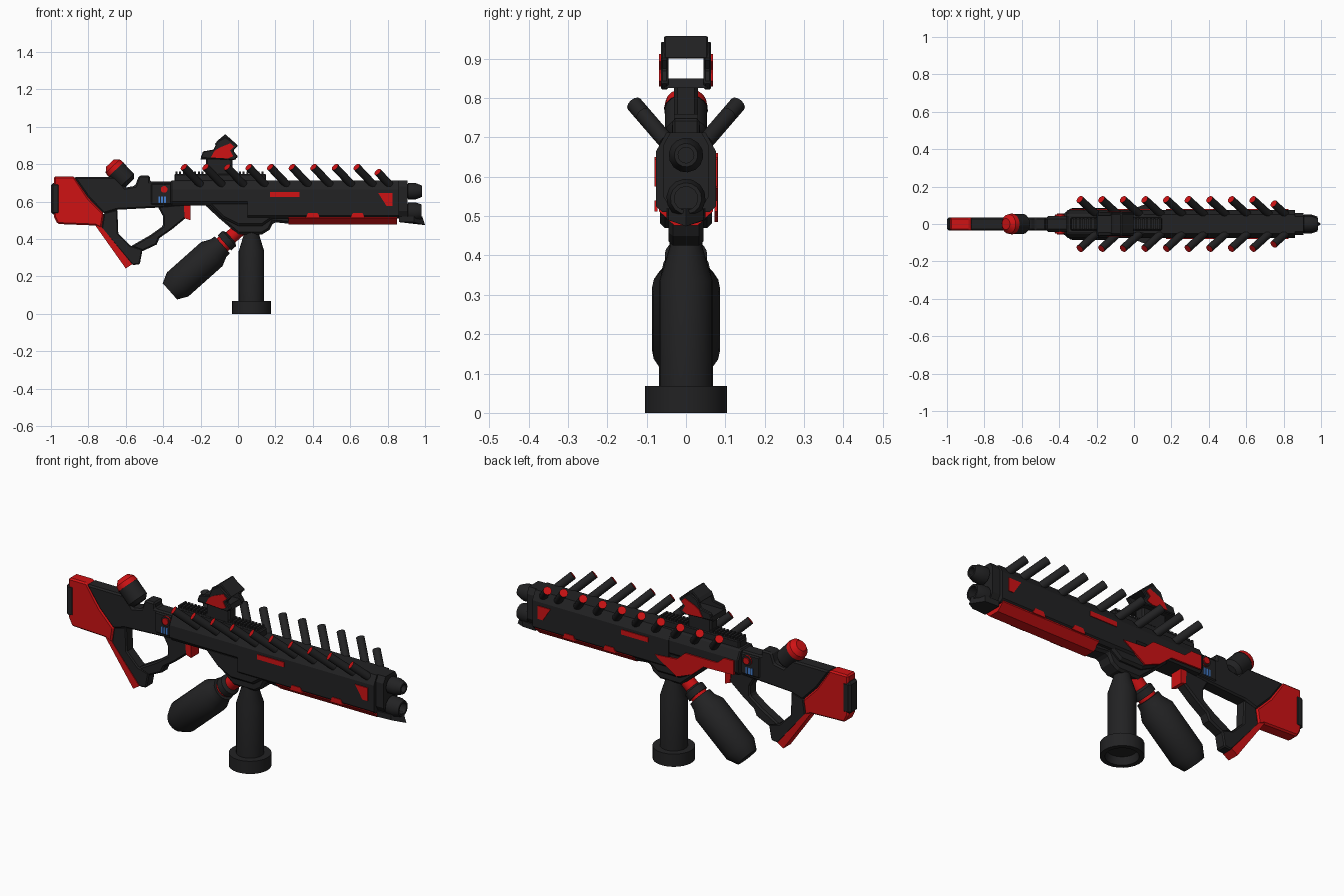
import bpy, bmesh, math
from mathutils import Vector

if "Cube" in bpy.data.objects:
    bpy.data.objects.remove(bpy.data.objects["Cube"])


def material(name, rgb):
    m = bpy.data.materials.new(name)
    m.diffuse_color = (*rgb, 1)
    m.use_nodes = True
    m.node_tree.nodes["Principled BSDF"].inputs["Base Color"].default_value = m.diffuse_color
    return m


MATS = [material("charcoal", (0.016, 0.016, 0.017)),
        material("red", (0.62, 0.006, 0.007)),
        material("blue", (0.06, 0.22, 0.65))]
DARK, RED, BLUE = 0, 1, 2


def finish(name, bm, bevel=0.0, smooth=False):
    bmesh.ops.remove_doubles(bm, verts=bm.verts, dist=1e-5)
    bmesh.ops.recalc_face_normals(bm, faces=bm.faces)
    me = bpy.data.meshes.new(name)
    bm.to_mesh(me)
    bm.free()
    for m in MATS:
        me.materials.append(m)
    ob = bpy.data.objects.new(name, me)
    bpy.context.collection.objects.link(ob)
    if bevel:
        b = ob.modifiers.new("chamfer", "BEVEL")
        b.width, b.segments, b.limit_method = bevel, 1, "ANGLE"
        b.angle_limit = math.radians(50)
    if smooth:
        bpy.ops.object.select_all(action="DESELECT")
        ob.select_set(True)
        bpy.context.view_layer.objects.active = ob
        bpy.ops.object.shade_smooth_by_angle(angle=math.radians(32))
    return ob


def prism(name, pts, a, b, mat=DARK, axis="y", bevel=0.0):
    """Extrude an xz outline along y, or a yz outline along x, from a to b."""
    bm = bmesh.new()
    co = (lambda p, t: (p[0], t, p[1])) if axis == "y" else (lambda p, t: (t, p[0], p[1]))
    lo = [bm.verts.new(co(p, a)) for p in pts]
    hi = [bm.verts.new(co(p, b)) for p in pts]
    n = len(pts)
    bm.faces.new(lo)
    bm.faces.new(hi)
    for i in range(n):
        bm.faces.new((lo[i], lo[(i + 1) % n], hi[(i + 1) % n], hi[i]))
    for f in bm.faces:
        f.material_index = mat
    return finish(name, bm, bevel)


def box(name, x0, x1, y0, y1, z0, z1, mat=DARK, bevel=0.0):
    return prism(name, [(x0, z0), (x1, z0), (x1, z1), (x0, z1)], y0, y1, mat, bevel=bevel)


def mirrored(pts):
    return pts + [(-y, z) for y, z in reversed(pts)]


def lathe(name, start, direction, profile, segs=20, red=()):
    """Revolve (distance, radius) pairs about an axis; bands listed in red are red."""
    d = Vector(direction).normalized()
    u = d.orthogonal().normalized()
    v = d.cross(u)
    bm = bmesh.new()
    rings = []
    for s, r in profile:
        c = Vector(start) + d * s
        rings.append([bm.verts.new(c)] if r == 0 else
                     [bm.verts.new(c + r * (u * math.cos(t) + v * math.sin(t)))
                      for t in (2 * math.pi * i / segs for i in range(segs))])
    for k, (p, q) in enumerate(zip(rings, rings[1:])):
        for i in range(segs):
            j = (i + 1) % segs
            quad = [p[i % len(p)], p[j % len(p)], q[j % len(q)], q[i % len(q)]]
            f = bm.faces.new(list(dict.fromkeys(quad)))
            f.material_index = RED if k in red else DARK
    return finish(name, bm, smooth=True)


# Stock: butt, pad, upper arm, strut with red edge, and grip
prism("butt", [(-.985, .735), (-.877, .735), (-.80, .62), (-.717, .535), (-.73, .455),
               (-.765, .472), (-.965, .48), (-.985, .52)], -.034, .034, RED, bevel=.008)
box("butt_pad", -1.0, -.95, -.036, .036, .53, .70, bevel=.012)
prism("stock_arm", [(-.877, .73), (-.647, .73), (-.604, .674), (-.55, .684), (-.53, .738),
                    (-.47, .738), (-.47, .706), (-.35, .706), (-.35, .572), (-.647, .556),
                    (-.717, .535), (-.80, .62)], -.036, .036, bevel=.008)
prism("stock_strut", [(-.717, .54), (-.645, .558), (-.64, .43), (-.575, .365), (-.51, .345),
                      (-.525, .265), (-.565, .26), (-.73, .455)], -.03, .03, bevel=.006)
prism("strut_edge", [(-.765, .475), (-.73, .465), (-.565, .265), (-.60, .242)], -.032, .032, RED)
prism("grip", [(-.575, .36), (-.47, .42), (-.40, .47), (-.40, .52), (-.43, .575), (-.26, .59),
               (-.27, .52), (-.355, .45), (-.42, .405), (-.435, .37), (-.51, .335)],
      -.03, .03, bevel=.008)
prism("trigger", [(-.29, .58), (-.255, .58), (-.255, .50), (-.285, .51)], -.034, .034, RED)
box("receiver_rear", -.47, -.35, -.042, .042, .58, .70, bevel=.01)
for side in (-1, 1):
    lathe("pivot_pin", (-.395, side * .03, .665), (0, side, 0),
          [(0, .027), (.02, .027), (.02, .018), (.026, .018), (.026, 0)], 14, red=(0, 2, 3))
    for i in range(3):
        a, b = sorted((side * .04, side * .046))
        box("blue_bar", -.426 + i * .015, -.416 + i * .015, a, b, .592, .628, BLUE)

# Small canister on the stock
lathe("stock_canister", (-.685, 0, .805), (.69, 0, -.72),
      [(0, 0), (0, .03), (.022, .052), (.047, .056), (.047, .054), (.13, .054), (.15, .035), (.15, 0)],
      18, red=(0, 1, 2))

# Main body, nose, and neck
prism("rear_body", mirrored([(.05, .712), (.074, .665), (.074, .60), (.055, .578)]),
      -.36, .12, axis="x", bevel=.006)
prism("handguard", mirrored([(.05, .712), (.076, .665), (.076, .525), (.06, .51)]),
      .05, .86, axis="x")
prism("nose", mirrored([(.04, .712), (.058, .68), (.058, .55), (.04, .52)]), .86, .905, axis="x")
prism("neck", [(-.19, .60), (-.17, .575), (-.10, .51), (.0, .425), (.13, .425), (.17, .45),
               (.19, .49), (.29, .48), (.29, .60)], -.045, .045, bevel=.012)
prism("lower_side", [(-.17, .60), (-.08, .51), (.0, .47), (.13, .47), (.2, .52), (.2, .60)],
      -.066, .066, bevel=.012)
prism("keel", mirrored([(.07, .53), (.068, .512), (.03, .476)]), .27, .85, RED, axis="x")

# Painted side plates, both sides
for side in (-1, 1):
    a, b = sorted((side * .072, side * .08))
    box("side_stripe", .17, .33, a, b, .624, .65, RED)
    prism("front_flash", [(.75, .645), (.825, .645), (.825, .575), (.795, .575)], a, b, RED)
    for x in (.36, .60):
        prism("keel_tab", [(x, .512), (x + .08, .512), (x + .065, .54), (x + .015, .54)], a, b, RED)
# Red receiver plate on the far side only
prism("receiver_plate", [(-.34, .66), (-.34, .585), (-.16, .58), (-.09, .52), (0, .485),
                         (.13, .57), (.0, .58), (-.05, .625), (-.24, .625), (-.28, .66)],
      .072, .081, RED)

# Toothed top rail
box("rail", -.34, .15, -.034, .034, .705, .748, bevel=.006)
for i in range(24):
    box("rail_tooth", -.335 + i * .02, -.324 + i * .02, -.03, .03, .745, .76)

# Muzzles and pointed lower lip
lathe("upper_muzzle", (.86, 0, .655), (1, 0, 0),
      [(0, .035), (.045, .035), (.05, .044), (.09, .044), (.125, .03), (.125, .02), (.05, .02), (.05, 0)], 14)
lathe("lower_muzzle", (.86, 0, .545), (1, 0, 0),
      [(0, .042), (.045, .042), (.05, .05), (.09, .05), (.12, .04), (.12, .03), (.05, .03), (.05, 0)], 14)
bm = bmesh.new()
low = [bm.verts.new(c) for c in ((.86, -.05, .49), (.94, -.045, .49), (1.0, 0, .474), (.94, .045, .49), (.86, .05, .49))]
top = [bm.verts.new((min(v.co.x, .985), v.co.y, .52)) for v in low]
bm.faces.new(low)
bm.faces.new(top)
for i in range(5):
    j = (i + 1) % 5
    bm.faces.new((low[i], low[j], top[j], top[i]))
finish("muzzle_lip", bm)

# Two rows of raked spikes with red ends; the foremost pair is shorter
for i in range(10):
    x = -.29 + i * .1155
    k = .72 if i == 9 else 1
    for side in (-1, 1):
        base = Vector((x + (.09 if i < 9 else .062), side * .05, .69))
        d = Vector((-.09, side * .082, .095))
        lathe("spike", base, d, [(0, 0), (0, .021), (d.length * k, .021), (d.length * k, 0)], 12, red=(2,))

# Sight: mount, cheeks with red panels, roof and floor around an open window
box("sight_mount", -.17, -.03, -.03, .03, .74, .835, bevel=.008)
cheek = [(-.20, .832), (-.187, .868), (-.13, .878), (-.112, .92), (-.068, .945), (0, .90),
         (-.025, .872), (0, .84), (-.02, .822)]
panel = [(-.145, .836), (-.125, .872), (-.095, .89), (-.04, .912), (-.02, .893), (-.042, .872),
         (-.025, .843), (-.055, .83)]
for side in (-1, 1):
    a, b = sorted((side * .045, side * .064))
    prism("sight_cheek", cheek, a, b, bevel=.004)
    a, b = sorted((side * .06, side * .068))
    prism("sight_panel", panel, a, b, RED)
prism("sight_roof", [(-.125, .905), (-.11, .925), (-.068, .96), (0, .90), (-.02, .905)], -.056, .056, bevel=.004)
prism("sight_floor", [(-.20, .825), (-.195, .85), (-.02, .85), (-.01, .825)], -.055, .055)

# Vertical foregrip with a hollow foot
lathe("foregrip", (.072, 0, 0), (0, 0, 1),
      [(.04, 0), (.04, .072), (0, .08), (0, .104), (.068, .104), (.068, .068), (.335, .068),
       (.42, .042), (.47, .04), (.47, 0)], 24)

# Tilted canister with red collar
lathe("tilted_canister", (-.364, 0, .12), (.747, 0, .664),
      [(0, 0), (0, .058), (.055, .086), (.30, .086), (.345, .064), (.375, .06), (.375, .045),
       (.39, .045), (.39, .054), (.425, .054), (.435, .037), (.50, .037), (.50, 0)],
      20, red=(6, 10, 11))
